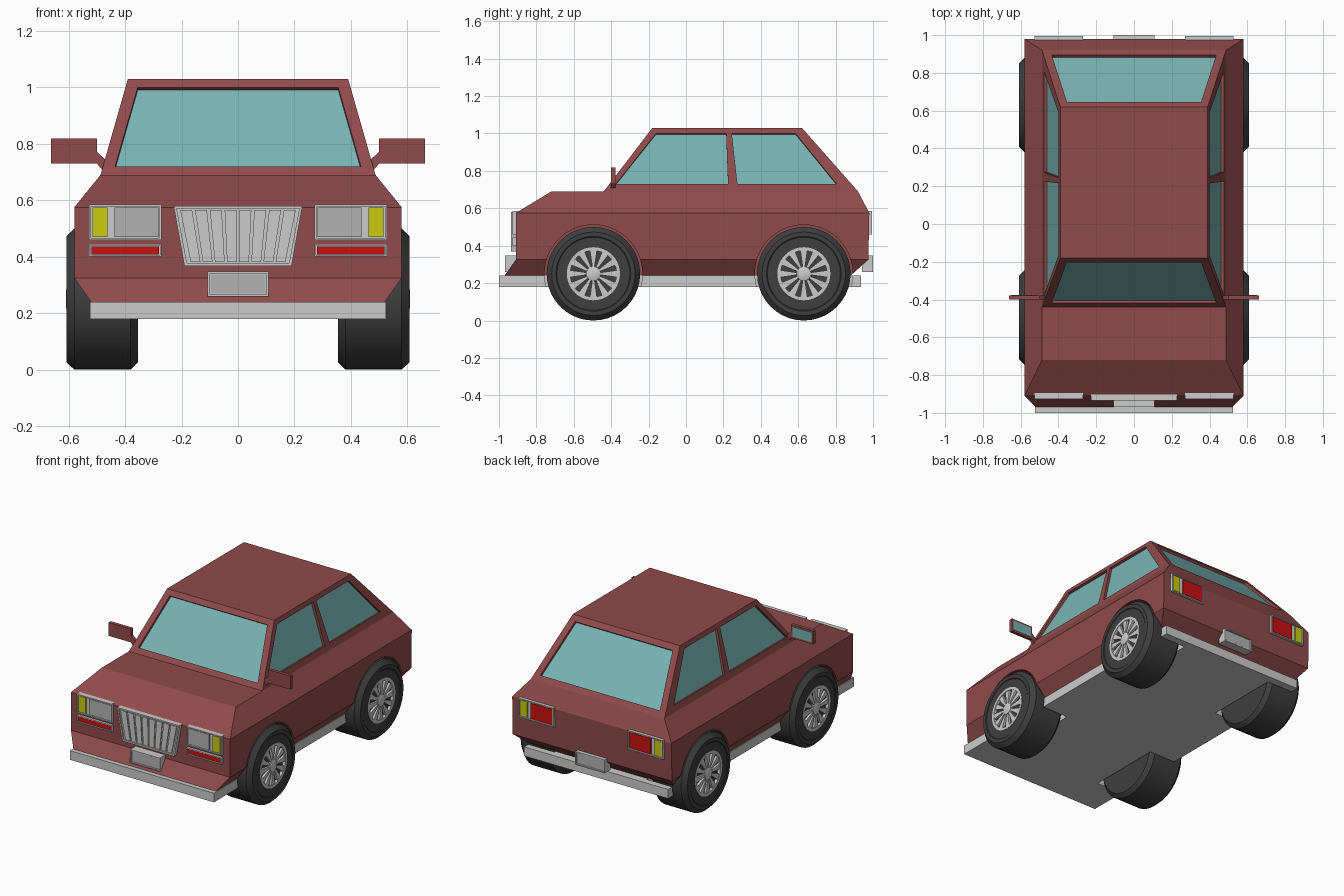
import bpy, bmesh, math
from mathutils import Vector as V
from mathutils.geometry import normal

if "Cube" in bpy.data.objects:
    bpy.data.objects.remove(bpy.data.objects["Cube"])


def material(name, r, g, b):
    m = bpy.data.materials.new(name)
    m.diffuse_color = (r, g, b, 1)
    m.use_nodes = True
    m.node_tree.nodes["Principled BSDF"].inputs["Base Color"].default_value = m.diffuse_color
    return m


RED = material("red_paint", .28, .07, .07)
GLASS = material("teal_glass", .19, .45, .45)
YELLOW = material("yellow_lamp", .6, .6, .005)
LAMP = material("red_lamp", .6, .005, .005)
PALE = material("pale_panel", .45, .45, .45)
RUBBER = material("rubber", .05, .05, .05)


def finish(name, bm, mat=None, mirror=False, smooth=False):
    bmesh.ops.recalc_face_normals(bm, faces=bm.faces)
    me = bpy.data.meshes.new(name)
    bm.to_mesh(me)
    bm.free()
    if smooth:
        me.shade_smooth()
        me.set_sharp_from_angle(angle=math.radians(30))
    ob = bpy.data.objects.new(name, me)
    bpy.context.collection.objects.link(ob)
    if mat:
        me.materials.append(mat)
    if mirror:
        ob.modifiers.new("mirror", 'MIRROR')
    return ob


def add_slab(bm, poly, d0, d1, rim=0):
    """Prism over a planar polygon from offset d0 (outer) to d1; rim gives a recessed front."""
    pts = [V(p) for p in poly]
    n = normal(pts[:4])
    if n.dot(sum(pts, V()) / len(pts) - V((0, 0, .5))) < 0:
        n.negate()
        pts.reverse()
    a = [bm.verts.new(p + n * d0) for p in pts]
    b = [bm.verts.new(p + n * d1) for p in pts]
    front = bm.faces.new(a)
    bm.faces.new(b[::-1])
    for i in range(len(a)):
        j = (i + 1) % len(a)
        bm.faces.new((a[j], a[i], b[i], b[j]))
    if rim:
        bm.normal_update()
        bmesh.ops.inset_individual(bm, faces=[front], thickness=rim)
        bmesh.ops.inset_individual(bm, faces=[front], thickness=0, depth=-.01)


def slabs(name, polys, d0, d1, mat=None, mirror=False, rim=0):
    bm = bmesh.new()
    for p in polys:
        add_slab(bm, p, d0, d1, rim)
    return finish(name, bm, mat, mirror)


def rect(x0, x1, z0, z1, y):
    return [(x0, y, z0), (x1, y, z0), (x1, y, z1), (x0, y, z1)]


def add_lathe(bm, profile, y, z=.25, steps=40):
    """Turn an (x, radius) profile about the wheel axle."""
    vs = [bm.verts.new((x, y, z + r)) for x, r in profile]
    es = [bm.edges.new(p) for p in zip(vs, vs[1:])]
    bmesh.ops.spin(bm, geom=vs + es, cent=(0, y, z), axis=(1, 0, 0),
                   angle=2 * math.pi, steps=steps)
    bmesh.ops.remove_doubles(bm, verts=bm.verts, dist=1e-4)


def lathes(name, profile, mat=None):
    bm = bmesh.new()
    for y in AXLES:
        add_lathe(bm, profile, y)
    return finish(name, bm, mat, True, True)


AXLES = (-.495, .63)

# window outlines lying on the sloped cabin walls
t = lambda z: (z - .69) / .34
ws = lambda x, z: (x, -.44 + .26 * t(z), z)
rw = lambda x, z: (x, .92 - .30 * t(z), z)
sw = lambda y, z: (.487 - .097 * t(z), y, z)
end = [(-.435, .72), (.435, .72), (.355, 1.0), (-.355, 1.0)]
windows = {
    "windshield": [ws(*p) for p in end],
    "rear_window": [rw(*p) for p in end],
    "front_side_window": [sw(*p) for p in ((-.375, .73), (.225, .73), (.215, 1), (-.16, 1))],
    "rear_side_window": [sw(*p) for p in ((.275, .73), (.805, .73), (.585, 1), (.245, 1))],
}

# cutter for wheel arches and window recesses
bm = bmesh.new()
for y in AXLES:
    add_lathe(bm, [(.335, 0), (.335, .262), (.7, .262), (.7, 0)], y)
for name, w in windows.items():
    add_slab(bm, w, .02, -.02)
    if "side" in name:
        add_slab(bm, [(-x, y, z) for x, y, z in w], .02, -.02)
for y in AXLES:
    add_lathe(bm, [(-.335, 0), (-.335, .262), (-.7, .262), (-.7, 0)], y)
cutter = finish("cutter", bm)
cutter.hide_render = True
cutter.hide_viewport = True


def cut(ob):
    m = ob.modifiers.new("cut", 'BOOLEAN')
    m.object = cutter
    m.solver = 'EXACT'


# body: stacked rings of six points, then the cabin on the rear four
bm = bmesh.new()


def ring(z, x, y0, ym, y1):
    return [bm.verts.new(p) for p in ((-x, ym, z), (-x, y0, z), (x, y0, z),
                                      (x, ym, z), (x, y1, z), (-x, y1, z))]


def bridge(a, b):
    for i in range(len(a)):
        j = (i + 1) % len(a)
        bm.faces.new((a[i], a[j], b[j], b[i]))


rings = [ring(.24, .52, -.97, -.44, .88), ring(.325, .58, -.91, -.44, .975),
         ring(.575, .58, -.91, -.44, .98), ring(.69, .487, -.72, -.44, .92)]
for a, b in zip(rings, rings[1:]):
    bridge(a, b)
bm.faces.new(rings[0][::-1])
top = rings[-1]
bm.faces.new(top[:4])
roof = [bm.verts.new(p) for p in ((-.39, -.18, 1.03), (.39, -.18, 1.03),
                                  (.39, .62, 1.03), (-.39, .62, 1.03))]
bridge([top[0], top[3], top[4], top[5]], roof)
bm.faces.new(roof)
cut(finish("body", bm, RED))

# floor plate that doubles as bumper and sill
cut(slabs("floor_plate", [[(-.525, -1, .24), (.525, -1, .24), (.525, .935, .24),
                           (-.525, .935, .24)]], 0, .06))

# glass
for name, w in windows.items():
    slabs(name, [w], -.016, -.026, GLASS, "side" in name)

# front lamps
slabs("headlamp_frame", [rect(.271, .527, .459, .585, -.927)], 0, -.05, mirror=True, rim=.01)
slabs("headlamp", [rect(.282, .437, .47, .574, -.927)], -.003, -.012, PALE, True)
slabs("front_indicator", [rect(.463, .516, .47, .574, -.927)], -.003, -.012, YELLOW, True)
slabs("fog_lamp_frame", [rect(.271, .527, .40, .445, -.927)], 0, -.03, mirror=True, rim=.008)
slabs("fog_lamp", [rect(.279, .519, .408, .437, -.927)], -.003, -.012, LAMP, True)

# grille with fanned slats
slabs("grille_frame", [[(-.19, -.935, .368), (.19, -.935, .368), (.228, -.935, .58),
                        (-.228, -.935, .58)]], 0, -.05, rim=.014)
slats = []
for i in range(8):
    a, b = (i + .1) / 4 - 1, (i + .9) / 4 - 1
    slats.append([(.172 * a, -.935, .382), (.172 * b, -.935, .382),
                  (.21 * b, -.935, .566), (.21 * a, -.935, .566)])
slabs("grille_slats", slats, -.003, -.012)

# rear lamps
slabs("tail_lamp_frame", [rect(.271, .527, .459, .585, .995)], 0, -.03, mirror=True, rim=.01)
slabs("tail_lamp", [rect(.282, .437, .47, .574, .995)], -.003, -.012, LAMP, True)
slabs("rear_indicator", [rect(.463, .516, .47, .574, .995)], -.003, -.012, YELLOW, True)

# number plates
for name, y in (("front_plate", -.968), ("rear_plate", 1.0)):
    slabs(name + "_frame", [rect(-.108, .108, .259, .347, y)], 0, -.06, rim=.01)
    slabs(name, [rect(-.097, .097, .27, .337, y)], -.005, -.012, PALE)

# wing mirrors
slabs("wing_mirror", [rect(.5, .662, .73, .818, -.40)], 0, -.022, RED, True)
slabs("mirror_arm", [[(.5, -.40, .73), (.5, -.40, .772), (.455, -.40, .73),
                      (.47, -.40, .695)]], 0, -.022, RED, True)
slabs("mirror_glass", [rect(.512, .65, .742, .806, -.40)], -.018, -.024, GLASS, True)

# wheels
lathes("tyre", [(.355, 0), (.355, .225), (.38, .25), (.58, .25), (.608, .223),
                (.608, .2), (.604, .195), (.604, .142), (.588, .138), (.588, 0)], RUBBER)
lathes("rim", [(.585, .124), (.606, .124), (.606, .142), (.585, .142), (.585, .124)])
lathes("hub", [(.585, .042), (.606, .038), (.61, .03), (.61, 0)])
spokes = []
for y in AXLES:
    for k in range(12):
        c, s = math.cos(k * math.pi / 6), math.sin(k * math.pi / 6)
        spokes.append([(.603, y + r * c - w * s, .25 + r * s + w * c)
                       for r, w in ((.036, -.006), (.128, -.019), (.128, .019), (.036, .006))])
slabs("spokes", spokes, 0, -.018, mirror=True)
